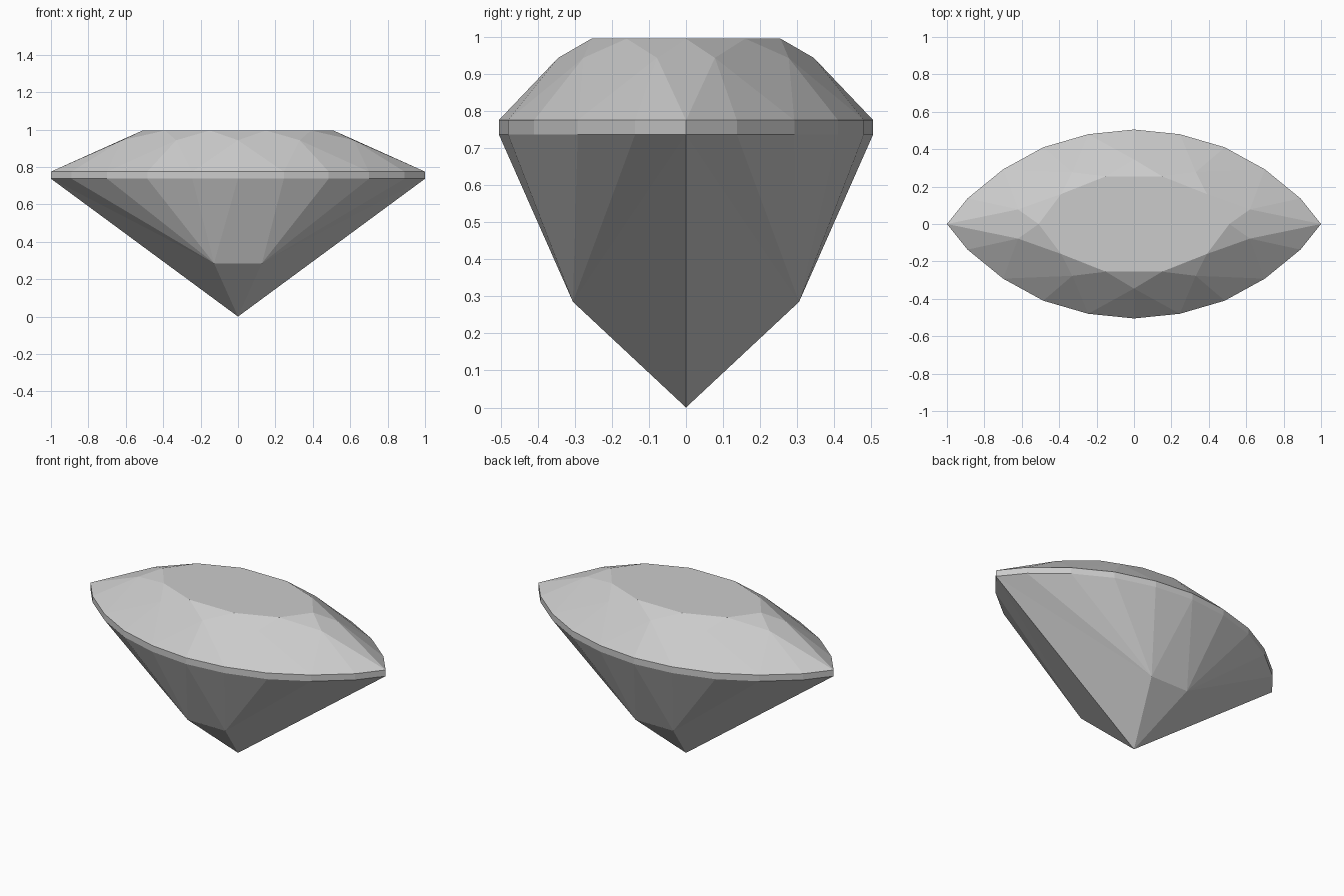
import bpy, bmesh

cube = bpy.data.objects.get("Cube")
if cube:
    bpy.data.objects.remove(cube)


def ring(quarter):
    """Mirror a quarter outline (from +x to +y) into a closed ring."""
    back = quarter + [(-x, y) for x, y in reversed(quarter) if x > 0]
    return back + [(-x, -y) for x, y in back if not (x < 0 and y == 0)]


def ring_open(quarter):
    """Full counter-clockwise ring, dropping doubles on the axes."""
    points = []
    half = quarter + [(-x, y) for x, y in reversed(quarter) if x > 0]
    for x, y in half + [(-x, -y) for x, y in half]:
        if (x, y) not in points:
            points.append((x, y))
    return points


TOP, STAR, GIRDLE_TOP, GIRDLE_BOTTOM, PAVILION = 0.995, 0.943, 0.775, 0.737, 0.285
table = ring_open([(0.51, 0), (0.39, 0.16), (0.15, 0.255)])
stars = ring_open([(0.62, 0.078), (0.33, 0.277), (0, 0.345)])
girdle = ring_open([(1, 0), (0.89, 0.137), (0.70, 0.292), (0.485, 0.41),
                    (0.245, 0.48), (0, 0.505)])
lower = ring_open([(0.128, 0.305)])

bm = bmesh.new()


def verts(points, z):
    return [bm.verts.new((x, y, z)) for x, y in points]


T, S = verts(table, TOP), verts(stars, STAR)
G, B = verts(girdle, GIRDLE_TOP), verts(girdle, GIRDLE_BOTTOM)
P = verts(lower, PAVILION)
culet = bm.verts.new((0, 0, 0))
n, m = len(T), len(G)

# Crown: table, star triangles, kites and upper girdle triangles
bm.faces.new(T)
for i in range(n):
    bm.faces.new((T[i], S[i], T[(i + 1) % n]))
    bm.faces.new((T[i], S[i - 1], G[2 * i], S[i]))
    for k in (2 * i, 2 * i + 1):
        bm.faces.new((S[i], G[k], G[(k + 1) % m]))

# Girdle band
for k in range(m):
    bm.faces.new((G[k], B[k], B[(k + 1) % m], G[(k + 1) % m]))

# Pavilion: a fan from each lower point, then the facets meeting at the culet
quarter = m // 4
for q, p in enumerate(P):
    for k in range(q * quarter, (q + 1) * quarter):
        bm.faces.new((p, B[(k + 1) % m], B[k]))
    tip = B[0] if q in (0, 3) else B[2 * quarter]
    bm.faces.new((culet, tip, p))
for a, b, k in ((0, 1, quarter), (2, 3, 3 * quarter)):
    bm.faces.new((P[a], P[b], B[k]))
    bm.faces.new((P[a], P[b], culet))

bmesh.ops.recalc_face_normals(bm, faces=bm.faces)
mesh = bpy.data.meshes.new("marquise_gem")
bm.to_mesh(mesh)
bm.free()

# Single flat grey
grey = bpy.data.materials.new("gem_grey")
grey.use_nodes = True
colour = (0.6, 0.6, 0.6, 1)
grey.diffuse_color = colour
grey.node_tree.nodes["Principled BSDF"].inputs["Base Color"].default_value = colour
mesh.materials.append(grey)

gem = bpy.data.objects.new("marquise_gem", mesh)
bpy.context.collection.objects.link(gem)
